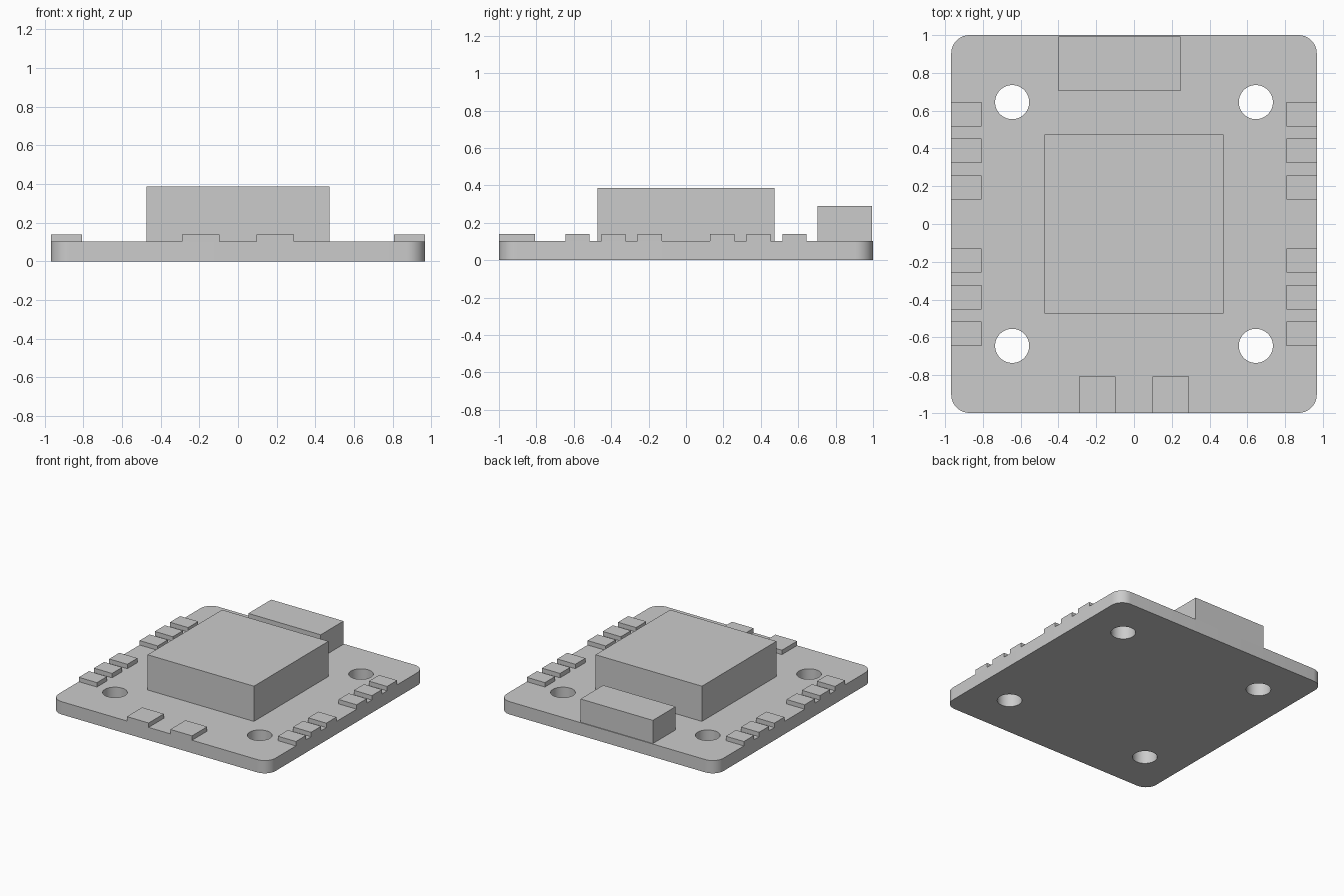
import bpy, bmesh, math
from mathutils import Matrix

if "Cube" in bpy.data.objects:
    bpy.data.objects.remove(bpy.data.objects["Cube"])

U = 2 / 31            # one millimetre in model units
T = 1.6 * U           # board thickness


def add_object(name, bm):
    mesh = bpy.data.meshes.new(name)
    bm.to_mesh(mesh)
    bm.free()
    obj = bpy.data.objects.new(name, mesh)
    bpy.context.collection.objects.link(obj)
    return obj


def box(name, x0, x1, y0, y1, z0, z1, corner=0):
    bm = bmesh.new()
    mat = (Matrix.Translation(((x0 + x1) / 2, (y0 + y1) / 2, (z0 + z1) / 2))
           @ Matrix.Diagonal((x1 - x0, y1 - y0, z1 - z0, 1)))
    bmesh.ops.create_cube(bm, size=1, matrix=mat)
    if corner:
        upright = [e for e in bm.edges
                   if abs(e.verts[0].co.z - e.verts[1].co.z) > 1e-4]
        bmesh.ops.bevel(bm, geom=upright, offset=corner, segments=10,
                        profile=0.5, affect='EDGES')
    return add_object(name, bm)


# Board with rounded corners
board = box("board", -15 * U, 15 * U, -1, 1, 0, T, corner=1.5 * U)

# Four mounting holes
bm = bmesh.new()
for sx in (-1, 1):
    for sy in (-1, 1):
        bmesh.ops.create_cone(
            bm, cap_ends=True, segments=48, radius1=1.4 * U, radius2=1.4 * U,
            depth=4 * T,
            matrix=Matrix.Translation((sx * 10 * U, sy * 10 * U, T / 2)))
cutter = add_object("hole_cutter", bm)
cutter.hide_render = True

bpy.context.view_layer.objects.active = board
board.select_set(True)
cut = board.modifiers.new("mounting_holes", 'BOOLEAN')
cut.operation = 'DIFFERENCE'
cut.solver = 'EXACT'
cut.object = cutter
bpy.ops.object.modifier_apply(modifier=cut.name)
bpy.data.objects.remove(cutter)
bpy.ops.object.shade_smooth_by_angle(angle=math.radians(30))

# Main component block and rear connector
h = 7.35 * U
box("component_block", -h, h, -h, h, T, 6 * U)
box("rear_connector", -6.2 * U, 3.8 * U, 10.9 * U, 15.4 * U, T, 4.5 * U)

# Solder pads along both sides
pad_top = 2.15 * U
for side, sx in (("left", -1), ("right", 1)):
    xs = sorted((sx * 12.5 * U, sx * 15 * U))
    for i, y in enumerate((-9, -6, -3, 3, 6, 9)):
        box(f"{side}_pad_{i + 1}", *xs, (y - 1) * U, (y + 1) * U, T, pad_top)

# Two wider pads at the front
for side, sx in (("left", -1), ("right", 1)):
    x = sx * 3 * U
    box(f"front_{side}_pad", x - 1.5 * U, x + 1.5 * U, -1, -12.5 * U, T, pad_top)
